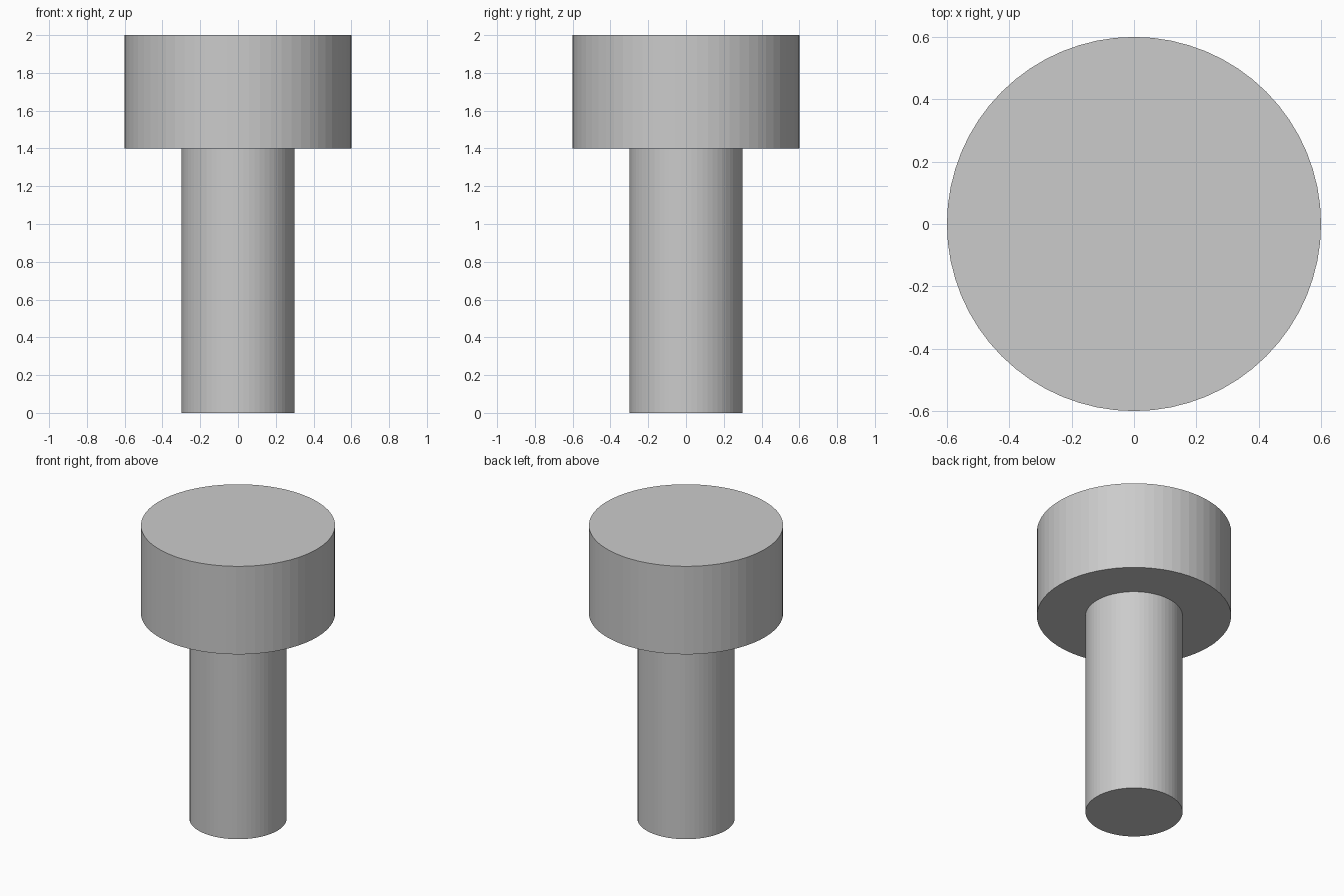
import bpy, bmesh
from math import cos, sin, tau

if "Cube" in bpy.data.objects:
    bpy.data.objects.remove(bpy.data.objects["Cube"])

SIDES = 64


def lathe(name, profile):
    """Revolve (radius, z) points, bottom to top, into a closed solid."""
    bm = bmesh.new()
    rings = [[bm.verts.new((r * cos(tau * i / SIDES), r * sin(tau * i / SIDES), z))
              for i in range(SIDES)] for r, z in profile]
    for low, high in zip(rings, rings[1:]):
        for i in range(SIDES):
            j = (i + 1) % SIDES
            bm.faces.new((low[i], low[j], high[j], high[i]))
    bm.faces.new(rings[0][::-1])
    bm.faces.new(rings[-1])
    mesh = bpy.data.meshes.new(name)
    bm.to_mesh(mesh)
    bm.free()
    obj = bpy.data.objects.new(name, mesh)
    bpy.context.collection.objects.link(obj)
    return obj


# Shank, flat shoulder and wide cylindrical head in one profile
lathe("cap_head_bolt", [(0.3, 0), (0.3, 1.4), (0.6, 1.4), (0.6, 2)])
